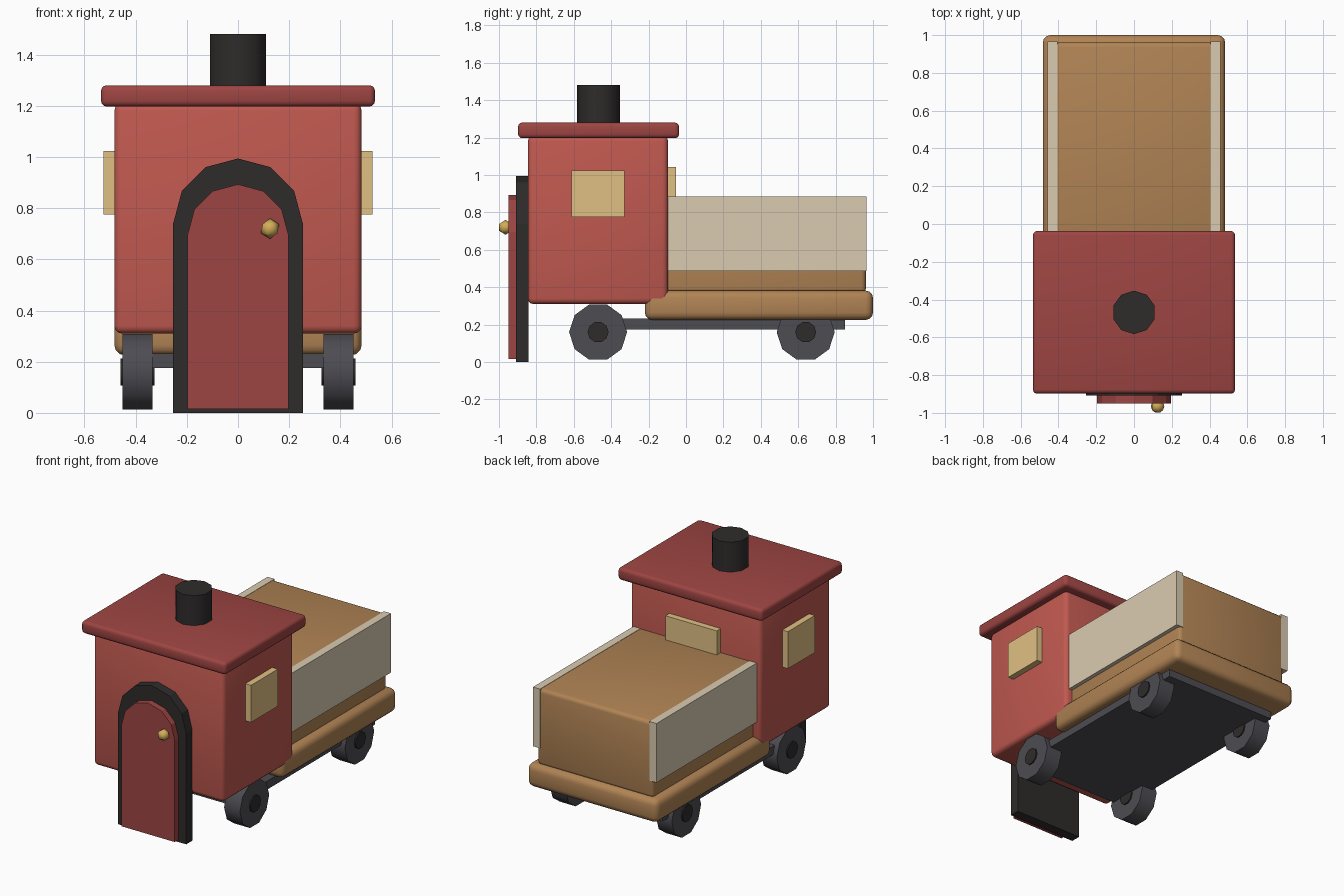
import bpy, bmesh
from math import sin, cos, pi, radians
from mathutils import Matrix, Vector

if "Cube" in bpy.data.objects:
    bpy.data.objects.remove(bpy.data.objects["Cube"])


def material(name, r, g, b):
    m = bpy.data.materials.new(name)
    m.diffuse_color = (r, g, b, 1)
    m.use_nodes = True
    m.node_tree.nodes["Principled BSDF"].inputs["Base Color"].default_value = m.diffuse_color
    return m


RED = material("red paint", .53, .10, .08)
DARK_RED = material("dark red paint", .34, .06, .055)
WOOD = material("wood", .44, .23, .09)
CREAM = material("cream board", .70, .60, .44)
GLASS = material("warm window", .75, .53, .23)
BLACK = material("black iron", .028, .024, .024)
GREY = material("dark grey", .075, .072, .085)
GOLD = material("brass", .65, .42, .10)


def finish(bm, name, mat, smooth_angle=None):
    bmesh.ops.recalc_face_normals(bm, faces=bm.faces)
    me = bpy.data.meshes.new(name)
    bm.to_mesh(me)
    bm.free()
    ob = bpy.data.objects.new(name, me)
    bpy.context.collection.objects.link(ob)
    me.materials.append(mat)
    if smooth_angle:
        bpy.ops.object.select_all(action='DESELECT')
        ob.select_set(True)
        bpy.context.view_layer.objects.active = ob
        bpy.ops.object.shade_smooth_by_angle(angle=radians(smooth_angle))
    return ob


def box(name, mat, x, y, z, bevel=0):
    """Box from (min, max) ranges, optionally with soft rounded edges."""
    bm = bmesh.new()
    bmesh.ops.create_cube(bm, size=1)
    for v in bm.verts:
        v.co = Vector([(a + b) / 2 + c * (b - a) for c, (a, b) in zip(v.co, (x, y, z))])
    if bevel:
        bmesh.ops.bevel(bm, geom=bm.edges[:], offset=bevel, segments=3,
                        profile=0.5, affect='EDGES')
    return finish(bm, name, mat, 60 if bevel else None)


def cylinder(name, mat, centre, r, depth, rot=None, sides=10):
    bm = bmesh.new()
    m = Matrix.Translation(centre) @ (rot or Matrix())
    bmesh.ops.create_cone(bm, cap_ends=True, segments=sides, radius1=r,
                          radius2=r, depth=depth, matrix=m)
    return finish(bm, name, mat, 40)


def arch(name, mat, r, z0, spring, y_front, y_back):
    """Round-topped slab with a six-sided half circle on top."""
    pts = [(r, z0)] + [(r * cos(i * pi / 6), spring + r * sin(i * pi / 6))
                       for i in range(7)] + [(-r, z0)]
    bm = bmesh.new()
    face = bm.faces.new([bm.verts.new((px, y_front, pz)) for px, pz in pts])
    ext = bmesh.ops.extrude_face_region(bm, geom=[face])
    verts = [g for g in ext["geom"] if isinstance(g, bmesh.types.BMVert)]
    bmesh.ops.translate(bm, verts=verts, vec=(0, y_back - y_front, 0))
    return finish(bm, name, mat)


# Cab, roof and chimney
box("cab", RED, (-.483, .483), (-.845, -.096), (.31, 1.21), .03)
box("roof", DARK_RED, (-.535, .535), (-.898, -.037), (1.197, 1.28), .022)
cylinder("chimney", BLACK, (0, -.468, 1.365), .115, .23)

# Door with its frame and knob
arch("door_frame", BLACK, .253, 0, .741, -.909, -.842)
arch("door", DARK_RED, .197, .016, .696, -.95, -.845)
bm = bmesh.new()
bmesh.ops.create_icosphere(bm, subdivisions=1, radius=.04,
                           matrix=Matrix.Translation((.125, -.965, .72)))
finish(bm, "door_knob", GOLD, 50)

# Flat bed, cargo and chassis
box("bed", WOOD, (-.483, .483), (-.22, 1.0), (.225, .382), .04)
box("cargo", WOOD, (-.43, .43), (-.12, .962), (.37, .882), .025)
box("chassis", GREY, (-.42, .42), (-.6, .85), (.175, .232))

# Windows
box("rear_window", GLASS, (-.19, .19), (-.11, -.054), (.79, 1.043))

for s, side in ((-1, "left"), (1, "right")):
    def span(a, b):
        return tuple(sorted((s * a, s * b)))
    box(side + "_window", GLASS, span(.46, .525), (-.612, -.328), (.775, 1.023))
    box(side + "_side_board", CREAM, span(.405, .457), (-.11, .965), (.488, .884))

    # Ten-sided wheels with dark hubs, flat side down
    turn = Matrix.Rotation(pi / 2, 4, 'Y') 
    for y, end in ((-.47, "front"), (.64, "rear")):
        cylinder(f"{end}_{side}_wheel", GREY, (s * .393, y, .16), .155, .117, turn)
        cylinder(f"{end}_{side}_hub", BLACK, (s * .393, y, .16), .056, .134, turn)
